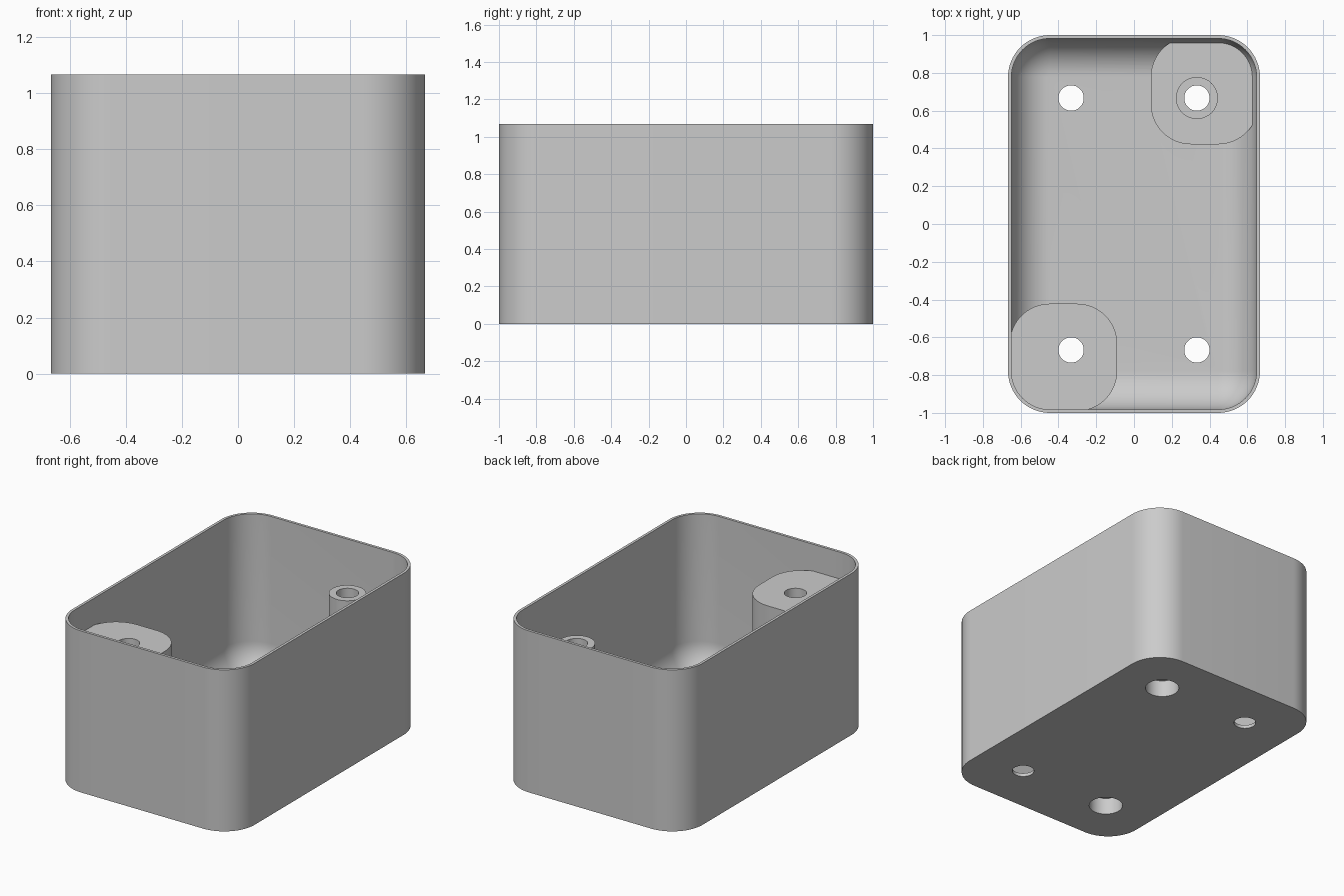
import bpy
import bmesh
from math import sin, cos, pi

if "Cube" in bpy.data.objects:
    bpy.data.objects.remove(bpy.data.objects["Cube"], do_unlink=True)

HX, HY, HEIGHT = 0.667, 1.0, 1.067     # half width, half depth, height
CORNER, WALL, FLOOR = 0.222, 0.018, 0.022
INNER = CORNER - WALL                  # inner corner and floor fillet radius
BOSS_SIZE, BOSS_TOP, PAD_TOP = 0.578, 0.89, 0.133
HOLE_X, HOLE_Y = 0.333, 0.667
STEPS = 16

grey = bpy.data.materials.new("plain grey")
grey.use_nodes = True
grey.diffuse_color = (0.6, 0.6, 0.6, 1)
grey.node_tree.nodes["Principled BSDF"].inputs["Base Color"].default_value = (0.6, 0.6, 0.6, 1)


def rounded_loop(hx, hy, r, cx=0, cy=0):
    """Outline of a rounded rectangle."""
    pts = []
    for i, (sx, sy) in enumerate([(1, 1), (-1, 1), (-1, -1), (1, -1)]):
        for k in range(STEPS + 1):
            a = (i + k / STEPS) * pi / 2
            pts.append((cx + sx * (hx - r) + r * cos(a), cy + sy * (hy - r) + r * sin(a)))
    return pts


def loft(name, layers):
    """Closed solid through a stack of (outline, z) layers."""
    bm = bmesh.new()
    rings = [[bm.verts.new((x, y, z)) for x, y in pts] for pts, z in layers]
    for low, high in zip(rings, rings[1:]):
        for i in range(len(low)):
            j = (i + 1) % len(low)
            bm.faces.new((low[i], low[j], high[j], high[i]))
    bm.faces.new(rings[0][::-1])
    bm.faces.new(rings[-1])
    bmesh.ops.remove_doubles(bm, verts=bm.verts, dist=0.0005)
    bmesh.ops.recalc_face_normals(bm, faces=bm.faces)
    mesh = bpy.data.meshes.new(name)
    bm.to_mesh(mesh)
    bm.free()
    mesh.materials.append(grey)
    obj = bpy.data.objects.new(name, mesh)
    bpy.context.collection.objects.link(obj)
    return obj


def cylinder(name, x, y, r, z0, z1):
    pts = rounded_loop(r, r, r, x, y)
    return loft(name, [(pts, z0), (pts, z1)])


def combine(target, tool, operation):
    mod = target.modifiers.new(operation, "BOOLEAN")
    mod.operation, mod.solver, mod.object = operation, "EXACT", tool
    bpy.context.view_layer.objects.active = target
    bpy.ops.object.modifier_apply(modifier=mod.name)
    bpy.data.objects.remove(tool, do_unlink=True)


# Outer block
outline = rounded_loop(HX, HY, CORNER)
body = loft("enclosure_body", [(outline, 0), (outline, HEIGHT)])

# Cavity with a rounded fillet around the floor
layers = []
for k in range(STEPS + 1):
    a = k / STEPS * pi / 2
    inset = INNER * (1 - sin(a))
    layers.append((rounded_loop(HX - WALL - inset, HY - WALL - inset, max(INNER - inset, 0)),
                   FLOOR + INNER * (1 - cos(a))))
layers.append((rounded_loop(HX - WALL, HY - WALL, INNER), HEIGHT + 0.1))
combine(body, loft("cavity", layers), "DIFFERENCE")

# Corner bosses: a tall one at front, a low pad at back, rooted inside the walls
root = WALL / 2
half = (BOSS_SIZE - root) / 2
for name, side, top in (("tall_boss", -1, BOSS_TOP), ("low_pad", 1, PAD_TOP)):
    pts = rounded_loop(half, half, CORNER - root,
                       side * (HX - root - half), side * (HY - root - half))
    combine(body, loft(name, [(pts, root), (pts, top)]), "UNION")

# Screw post standing on the low pad
combine(body, cylinder("screw_post", HOLE_X, HOLE_Y, 0.111, PAD_TOP - 0.01, BOSS_TOP), "UNION")

# Through holes, with wide recesses below the two bosses
for sx in (-1, 1):
    for sy in (-1, 1):
        x, y = sx * HOLE_X, sy * HOLE_Y
        combine(body, cylinder("screw_hole", x, y, 0.067, -0.1, HEIGHT), "DIFFERENCE")
        if sx == sy:
            combine(body, cylinder("head_recess", x, y, 0.103, -0.1, 0.111), "DIFFERENCE")

bpy.ops.object.select_all(action="DESELECT")
body.select_set(True)
bpy.context.view_layer.objects.active = body
bpy.ops.object.shade_smooth_by_angle(angle=pi / 6)
